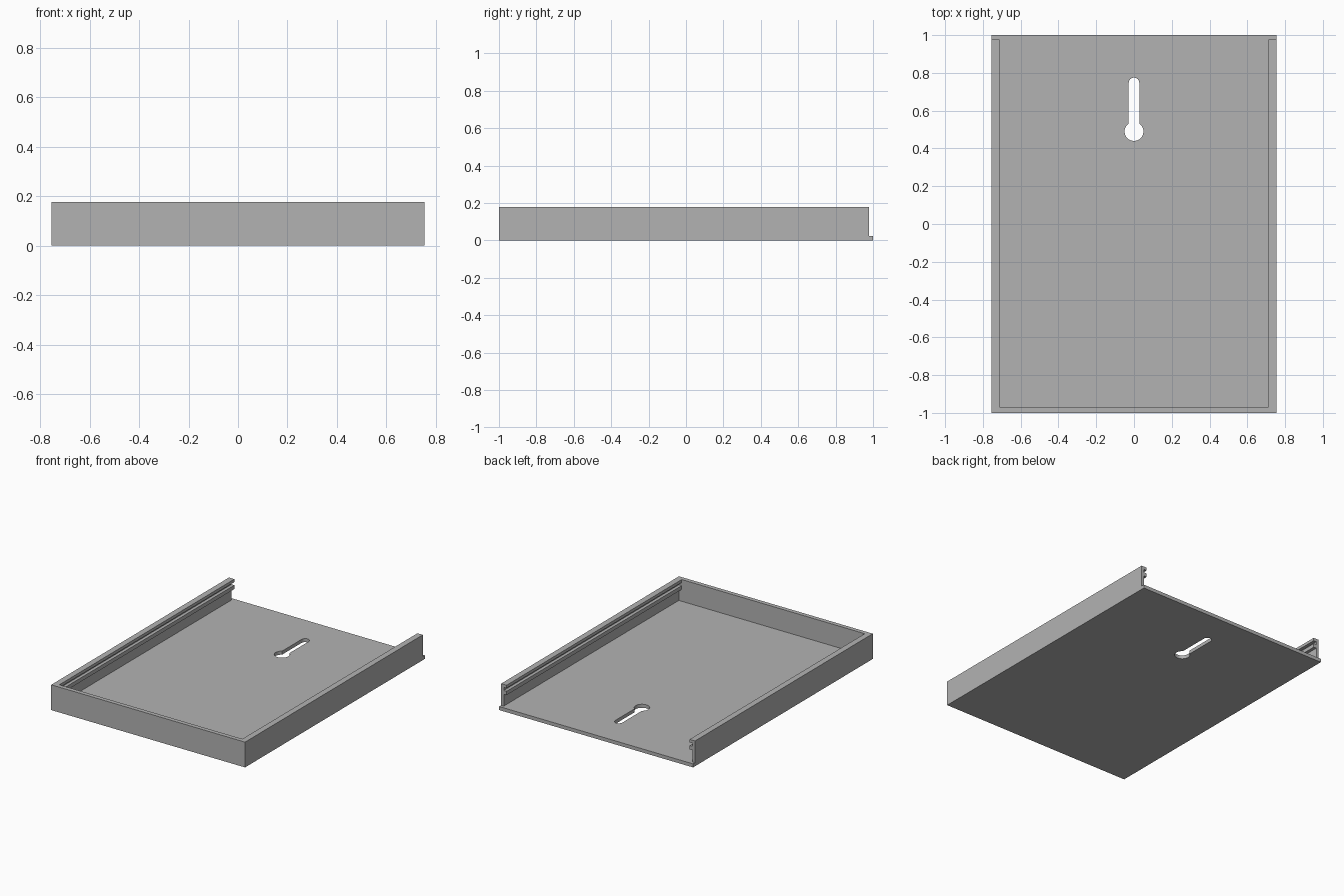
import bpy, bmesh, math

cube = bpy.data.objects.get("Cube")
if cube:
    bpy.data.objects.remove(cube, do_unlink=True)

W, FLOOR, TOP = 0.755, 0.025, 0.178
FRONT, BACK, RAIL_END = -1.0, 1.0, 0.978

grey = bpy.data.materials.new("plain grey")
grey.use_nodes = True
grey.diffuse_color = (0.45, 0.45, 0.45, 1)
grey.node_tree.nodes["Principled BSDF"].inputs["Base Color"].default_value = (0.45, 0.45, 0.45, 1)


def prism(name, outline, offset):
    """Extrude a closed outline of 3D points along an offset."""
    bm = bmesh.new()
    face = bm.faces.new([bm.verts.new(p) for p in outline])
    out = bmesh.ops.extrude_face_region(bm, geom=[face])
    moved = [v for v in out["geom"] if isinstance(v, bmesh.types.BMVert)]
    bmesh.ops.translate(bm, verts=moved, vec=offset)
    bmesh.ops.recalc_face_normals(bm, faces=bm.faces)
    mesh = bpy.data.meshes.new(name)
    bm.to_mesh(mesh)
    bm.free()
    mesh.materials.append(grey)
    obj = bpy.data.objects.new(name, mesh)
    bpy.context.collection.objects.link(obj)
    return obj


def arc(cy, radius, start, end, steps):
    return [(radius * math.cos(a), cy + radius * math.sin(a), -0.1)
            for a in (start + (end - start) * i / steps for i in range(steps + 1))]


# Base plate with a keyhole for hanging
base = prism("base_plate", [(-W, FRONT, 0), (W, FRONT, 0), (W, BACK, 0), (-W, BACK, 0)],
             (0, 0, FLOOR))
slot, ring = 0.028, 0.05
neck = math.acos(slot / ring)
keyhole = arc(0.747, slot, 0, math.pi, 16) + arc(0.49, ring, math.pi - neck, 2 * math.pi + neck, 32)
cutter = prism("keyhole_cutter", keyhole, (0, 0, 0.3))
cut = base.modifiers.new("keyhole", "BOOLEAN")
cut.object = cutter
cut.solver = "EXACT"
bpy.context.view_layer.objects.active = base
bpy.ops.object.modifier_apply(modifier=cut.name)
bpy.data.objects.remove(cutter, do_unlink=True)

# Front wall
prism("front_wall", [(-W, FRONT, FLOOR), (W, FRONT, FLOOR), (W, FRONT, TOP), (-W, FRONT, TOP)],
      (0, 0.03, 0))

# Side walls: thin web, top lip, sliding groove and lower rib
LIP, WEB = 0.713, 0.735
profile = [(W, FLOOR), (W, TOP), (LIP, TOP), (LIP, 0.157), (WEB, 0.157),
           (WEB, 0.135), (LIP, 0.135), (LIP, 0.108), (WEB, 0.108), (WEB, FLOOR)]
for side, label in ((1, "left"), (-1, "right")):
    prism(label + "_rail_wall", [(side * x, FRONT + 0.03, z) for x, z in profile],
          (0, RAIL_END - FRONT - 0.03, 0))
